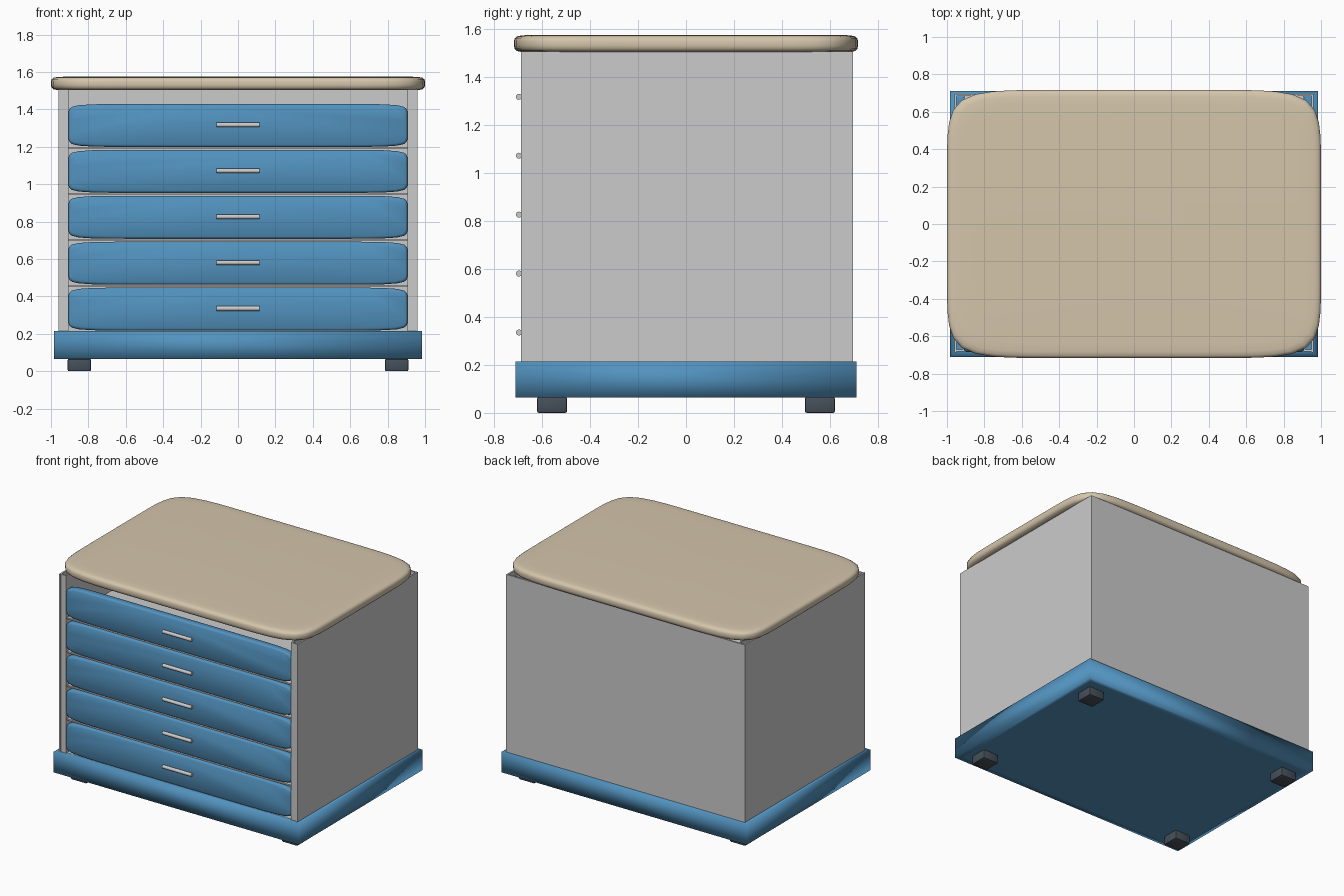
import bpy, bmesh, math

if "Cube" in bpy.data.objects:
    bpy.data.objects.remove(bpy.data.objects["Cube"])


def material(name, rgb):
    m = bpy.data.materials.new(name)
    m.diffuse_color = (*rgb, 1)
    m.use_nodes = True
    m.node_tree.nodes["Principled BSDF"].inputs["Base Color"].default_value = m.diffuse_color
    return m


BLUE = material("blue paint", (0.085, 0.29, 0.52))
BEIGE = material("beige top", (0.66, 0.56, 0.41))
DARK = material("dark rubber", (0.06, 0.08, 0.10))


def finish(bm, name, mat=None, smooth=None):
    bmesh.ops.recalc_face_normals(bm, faces=bm.faces)
    me = bpy.data.meshes.new(name)
    bm.to_mesh(me)
    bm.free()
    ob = bpy.data.objects.new(name, me)
    bpy.context.collection.objects.link(ob)
    if mat:
        me.materials.append(mat)
    if smooth:
        bpy.ops.object.select_all(action='DESELECT')
        ob.select_set(True)
        bpy.context.view_layer.objects.active = ob
        bpy.ops.object.shade_smooth_by_angle(angle=math.radians(smooth))
    return ob


def box_bm(x, y, z):
    bm = bmesh.new()
    bmesh.ops.create_cube(bm, size=1)
    for v in bm.verts:
        v.co = [(a + b) / 2 + c * (b - a) for (a, b), c in zip((x, y, z), v.co)]
    return bm


def box(name, x, y, z, mat=None, bevel=0):
    bm = box_bm(x, y, z)
    if bevel:
        bmesh.ops.bevel(bm, geom=bm.edges[:], offset=bevel, segments=2,
                        affect='EDGES', profile=0.5)
    return finish(bm, name, mat, 35 if bevel else None)


def soft_slab(name, a, b, n, layers, place, mat):
    """Superellipse outline stacked in (inset, height) layers."""
    bm = bmesh.new()
    count, rings = 96, []
    for inset, h in layers:
        ring = []
        for i in range(count):
            t = 2 * math.pi * i / count
            c, s = math.cos(t), math.sin(t)
            r = (abs(c) ** n + abs(s) ** n) ** (-1 / n)
            ring.append(bm.verts.new(place((a - inset) * r * c, (b - inset) * r * s, h)))
        rings.append(ring)
    for lo, hi in zip(rings, rings[1:]):
        for i in range(count):
            j = (i + 1) % count
            bm.faces.new((lo[i], lo[j], hi[j], hi[i]))
    bm.faces.new(rings[0])
    bm.faces.new(rings[-1])
    return finish(bm, name, mat, 60)


# Base plinth: softly shaded box with a loop around the middle
bm = box_bm((-0.985, 0.985), (-0.71, 0.71), (0.065, 0.215))
bmesh.ops.bisect_plane(bm, geom=bm.verts[:] + bm.edges[:] + bm.faces[:],
                       plane_co=(0, 0, 0.14), plane_no=(0, 0, 1))
caps = [f for f in bm.faces if abs(f.normal.z) > 0.9]
bmesh.ops.inset_individual(bm, faces=caps, thickness=0.06)
finish(bm, "base", BLUE, 120)

# Feet
for sx in (-1, 1):
    for sy in (-1, 1):
        cx, cy = sx * 0.848, sy * 0.558
        box("foot", (cx - 0.063, cx + 0.063), (cy - 0.063, cy + 0.063),
            (0, 0.066), DARK, 0.008)

# Hollow side walls: outer sheet, inner sheet, front and rear flanges
Z = (0.21, 1.505)
for s, side in ((-1, "left"), (1, "right")):
    def span(p, q):
        return tuple(sorted((s * p, s * q)))
    box(side + "_outer_sheet", span(0.948, 0.96), (-0.688, 0.69), Z)
    box(side + "_inner_sheet", span(0.905, 0.915), (-0.68, 0.68), Z)
    box(side + "_front_flange", span(0.905, 0.95), (-0.682, -0.672), Z)

# Back panel
box("back_panel", (-0.96, 0.96), (0.684, 0.695), Z)

# Drawers: shelf, bowed-corner front and bar handle
for i in range(5):
    zc = 0.335 + 0.2455 * i
    box("shelf", (-0.906, 0.906), (-0.672, 0.685), (zc - 0.129, zc - 0.119))
    soft_slab("drawer_front", 0.906, 0.115, 11,
              [(0.008, -0.63), (0, -0.638), (0, -0.67), (0.003, -0.679), (0.012, -0.685)],
              lambda u, v, h, zc=zc: (u, h, zc - 0.003 + v), BLUE)
    bm = bmesh.new()
    bmesh.ops.create_cone(bm, cap_ends=True, segments=20, radius1=0.0125,
                          radius2=0.0125, depth=0.232)
    for v in bm.verts:
        x, y, z = v.co
        v.co = (z, y - 0.696, x + zc)
    finish(bm, "drawer_handle", None, 40)

# Cushioned worktop
soft_slab("worktop", 1.0, 0.717, 8.5,
          [(0.035, 1.503), (0.012, 1.508), (0.003, 1.517), (0, 1.53), (0, 1.55),
           (0.004, 1.561), (0.014, 1.569), (0.035, 1.573), (0.08, 1.575)],
          lambda u, v, h: (u, v, h), BEIGE)
